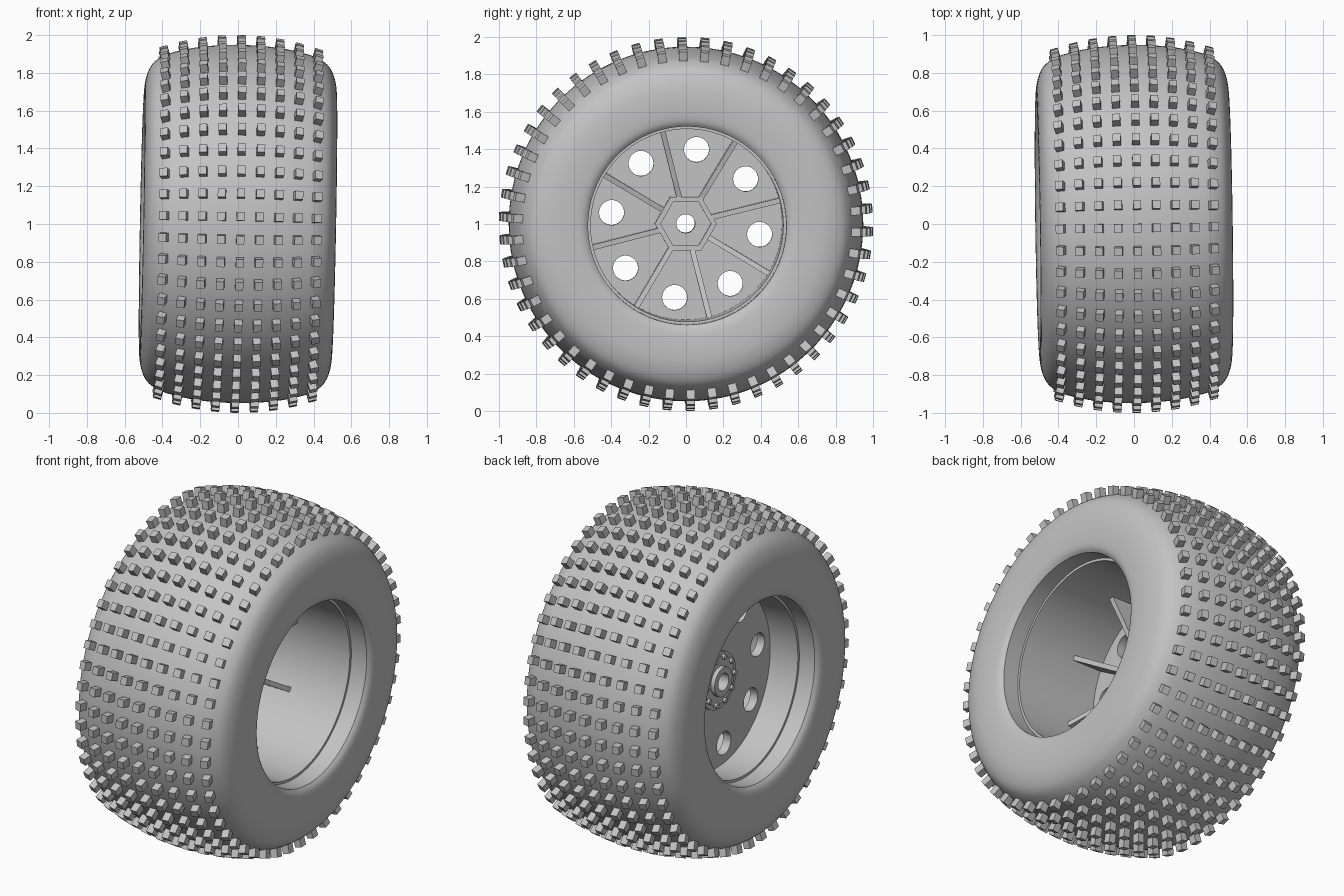
import bpy, bmesh
from math import sin, cos, pi, radians, atan
from mathutils import Matrix, Vector

cube = bpy.data.objects.get("Cube")
if cube:
    bpy.data.objects.remove(cube, do_unlink=True)

grey = bpy.data.materials.new("plain_grey")
grey.use_nodes = True
COLOUR = (0.55, 0.55, 0.55, 1)
grey.diffuse_color = COLOUR
grey.node_tree.nodes["Principled BSDF"].inputs["Base Color"].default_value = COLOUR

# The whole wheel leans slightly on its axle (the x axis)
POSE = (Matrix.Translation((0, 0, 1)) @ Matrix.Rotation(radians(0.8), 4, 'Z')
        @ Matrix.Rotation(radians(1.07), 4, 'Y'))


def finish(name, bm, smooth=True):
    bmesh.ops.recalc_face_normals(bm, faces=bm.faces)
    mesh = bpy.data.meshes.new(name)
    bm.to_mesh(mesh)
    bm.free()
    mesh.materials.append(grey)
    ob = bpy.data.objects.new(name, mesh)
    bpy.context.collection.objects.link(ob)
    ob.matrix_world = POSE
    if smooth:
        smooth_object(ob)
    return ob


def smooth_object(ob):
    bpy.ops.object.select_all(action='DESELECT')
    ob.select_set(True)
    bpy.context.view_layer.objects.active = ob
    bpy.ops.object.shade_smooth_by_angle(angle=radians(35))


def lathe(name, profile, sides=96, smooth=True):
    """Spin a closed (x, radius) outline around the axle."""
    bm = bmesh.new()
    rings = []
    for i in range(sides):
        a = 2 * pi * i / sides
        rings.append([bm.verts.new((x, r * cos(a), r * sin(a))) for x, r in profile])
    n = len(profile)
    for i in range(sides):
        p, q = rings[i], rings[(i + 1) % sides]
        for j in range(n):
            k = (j + 1) % n
            bm.faces.new((p[j], p[k], q[k], q[j]))
    return finish(name, bm, smooth)


def tube(name, x0, x1, r0, r1, sides=96, smooth=True):
    return lathe(name, [(x0, r0), (x1, r0), (x1, r1), (x0, r1)], sides, smooth)


def spline(points, steps=4):
    """Smooth curve through the points."""
    p = [Vector(v) for v in points]
    p = [p[0]] + p + [p[-1]]
    out = []
    for a, b, c, d in zip(p, p[1:], p[2:], p[3:]):
        for s in range(steps):
            t = s / steps
            out.append(0.5 * (2 * b + (c - a) * t + (2 * a - 5 * b + 4 * c - d) * t * t
                              + (3 * b - a - 3 * c + d) * t ** 3))
    return [tuple(v) for v in out] + [points[-1]]


# Tyre: crowned tread, round shoulders, bulging sidewalls
half = [(0.2, 0.936), (0.36, 0.903), (0.43, 0.872), (0.475, 0.83), (0.502, 0.76),
        (0.51, 0.68), (0.507, 0.6), (0.498, 0.555), (0.48, 0.53)]
outer = [(-x, r) for x, r in reversed(half)] + [(0, 0.948)] + half
lathe("tyre", spline(outer) + [(0.36, 0.53), (-0.36, 0.53)], 128)

# Tread studs: rows of small blocks standing square to the crown
ROWS, COLUMNS, HEIGHT = 50, 9, 0.1
bm = bmesh.new()
for c in range(COLUMNS):
    x = 0.103 * (c - (COLUMNS - 1) / 2)
    top = 1.0 - 0.39 * x * x
    lean = atan(0.7 * x)
    for i in range(ROWS):
        spin = radians(1.3) + 2 * pi * i / ROWS
        m = (Matrix.Rotation(spin, 4, 'X') @ Matrix.Translation((x, 0, top))
             @ Matrix.Rotation(lean, 4, 'Y') @ Matrix.Translation((0, 0, -HEIGHT / 2))
             @ Matrix.Diagonal((0.042, 0.045, HEIGHT, 1)))
        bmesh.ops.create_cube(bm, size=1, matrix=m)
finish("tread_studs", bm, smooth=False)

# Rim barrel
tube("rim_barrel", -0.38, 0.38, 0.515, 0.545)

# Wheel disc with eight round holes
disc = tube("wheel_disc", -0.2, -0.15, 0.05, 0.525)
bm = bmesh.new()
for k in range(8):
    a = radians(81.6 + 45 * k)
    m = (Matrix.Translation((-0.17, 0.4 * cos(a), 0.4 * sin(a)))
         @ Matrix.Rotation(pi / 2, 4, 'Y'))
    bmesh.ops.create_cone(bm, cap_ends=True, segments=32, radius1=0.067,
                          radius2=0.067, depth=0.3, matrix=m)
cutter = finish("hole_cutter", bm, smooth=False)
cutter.hide_render = True
cut = disc.modifiers.new("holes", 'BOOLEAN')
cut.operation = 'DIFFERENCE'
cut.solver = 'EXACT'
cut.object = cutter
bpy.context.view_layer.update()
bpy.context.view_layer.objects.active = disc
bpy.ops.object.modifier_apply(modifier=cut.name)
bpy.data.objects.remove(cutter, do_unlink=True)
smooth_object(disc)

# Radial ribs on the inner side of the disc
rib = [(-0.17, 0.14), (-0.06, 0.14), (-0.03, 0.24), (0.0, 0.36), (0.05, 0.525), (-0.17, 0.525)]
bm = bmesh.new()
for k in range(8):
    turn = Matrix.Rotation(radians(104.1 + 45 * k), 4, 'X')
    sides = [[bm.verts.new(turn @ Vector((x, r, w))) for x, r in rib]
             for w in (-0.014, 0.014)]
    bm.faces.new(sides[0])
    bm.faces.new(sides[1])
    for j in range(len(rib)):
        i = j - 1
        bm.faces.new((sides[0][i], sides[0][j], sides[1][j], sides[1][i]))
finish("disc_ribs", bm, smooth=False)

# Hexagonal drive socket on the inner side, with the axle sleeve inside
tube("hex_socket", -0.17, -0.05, 0.135, 0.166, 6, smooth=False)
tube("axle_sleeve", -0.22, -0.11, 0.05, 0.14, 48)

# Outer hub: flange, raised collar and ring of bolts
tube("hub_flange", -0.215, -0.18, 0.05, 0.165, 48)
tube("hub_collar", -0.245, -0.2, 0.05, 0.085, 48)
bm = bmesh.new()
for k in range(10):
    a = 2 * pi * k / 10
    m = (Matrix.Translation((-0.22, 0.135 * cos(a), 0.135 * sin(a)))
         @ Matrix.Rotation(pi / 2, 4, 'Y'))
    bmesh.ops.create_cone(bm, cap_ends=True, segments=12, radius1=0.014,
                          radius2=0.014, depth=0.03, matrix=m)
finish("hub_bolts", bm)
